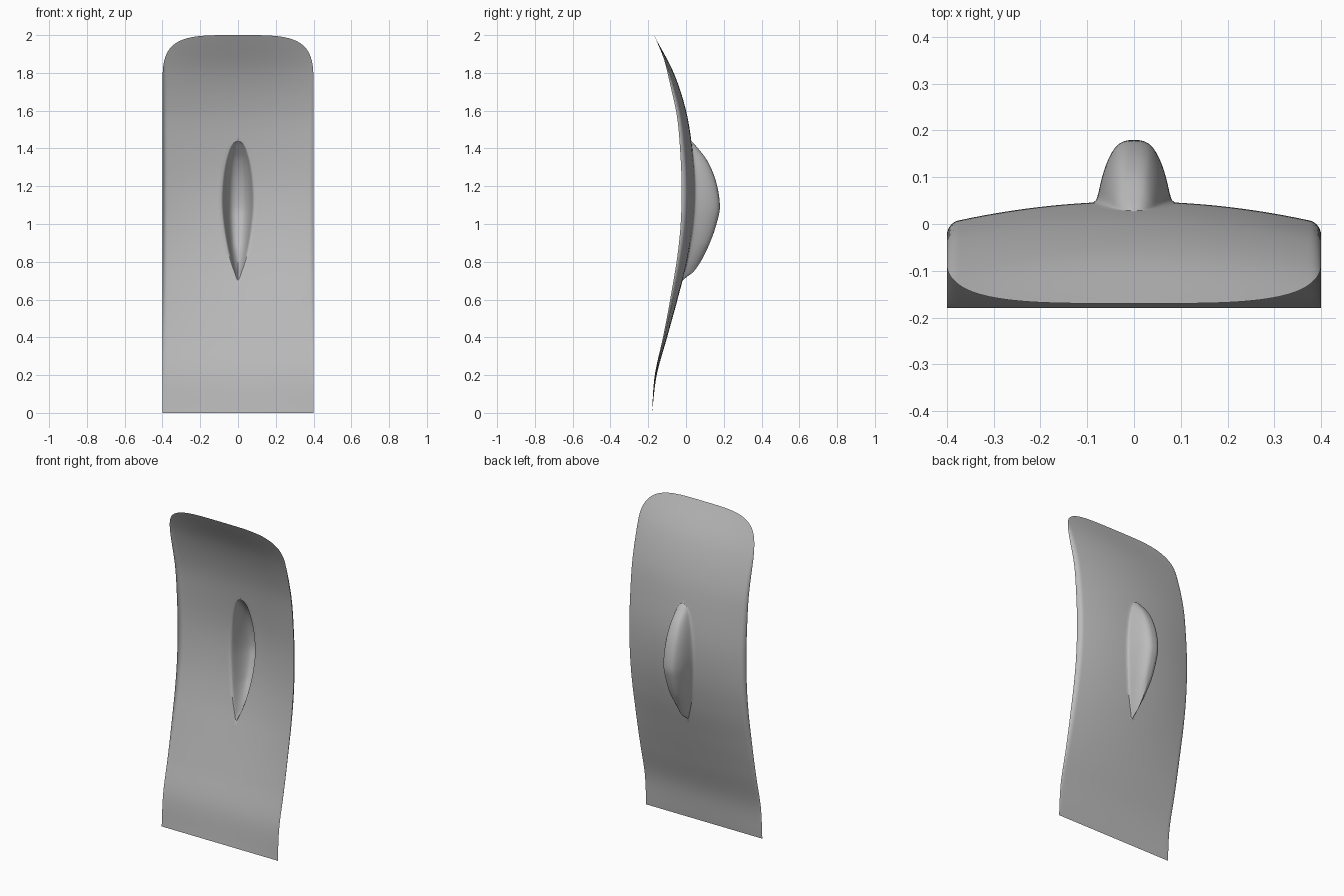
import bpy
import math

cube = bpy.data.objects.get("Cube")
if cube:
    bpy.data.objects.remove(cube)


def curve(points):
    """Smooth function through (position, value) points."""
    n = len(points)
    slopes = []
    for i in range(n):
        a, b = points[max(i - 1, 0)], points[min(i + 1, n - 1)]
        slopes.append((b[1] - a[1]) / (b[0] - a[0]))

    def value(t):
        t = min(max(t, points[0][0]), points[-1][0])
        i = 0
        while i < n - 2 and t > points[i + 1][0]:
            i += 1
        (p, a), (q, b) = points[i], points[i + 1]
        h = q - p
        u = (t - p) / h
        return ((2 * u**3 - 3 * u**2 + 1) * a + (u**3 - 2 * u**2 + u) * h * slopes[i]
                + (3 * u**2 - 2 * u**3) * b + (u**3 - u**2) * h * slopes[i + 1])
    return value


HALF = 0.4
LOW, HIGH = 0.7, 1.44

# Centre line of the sheet and how far its sides bend forward
spine = curve([(0, -.18), (.2, -.155), (.4, -.1), (.6, -.045), (.8, .005), (1, .038),
               (1.2, .048), (1.4, .033), (1.6, 0), (1.8, -.065), (2, -.17)])
camber = curve([(0, 0), (.4, .022), (.8, .055), (1.2, .071), (1.6, .053), (1.8, .037), (2, 0)])

# Hollow bulge: rim half width, depth and cross-section
rim = curve([(.7, .003), (.74, .017), (.8, .038), (.9, .064), (1, .081), (1.1, .09),
             (1.2, .087), (1.3, .074), (1.38, .053), (1.41, .04), (1.43, .024), (1.44, .003)])
depth = curve([(.7, 0), (.72, .018), (.745, .045), (.815, .078), (.915, .106), (1.01, .125),
               (1.09, .134), (1.23, .11), (1.34, .07), (1.415, .02), (1.44, 0)])
section = curve([(0, 1), (.2, .99), (.4, .92), (.55, .78), (.67, .6), (.77, .38),
                 (.83, .2), (.88, .07), (.94, .02), (1, 0)])


def inner_width(z):
    if LOW <= z <= HIGH:
        return max(rim(z), .003)
    return .003 + min(.4 * max(LOW - z, z - HIGH), .08)


def top_edge(x):
    return 1.7 + .3 * max(0, 1 - (x / HALF) ** 4) ** .25


def sheet_y(x, z):
    t = x / HALF
    lip = max(0, (t - .94) / .06)
    bend = .65 * t * t + .35 * (1 - math.sqrt(max(0, 1 - lip * lip)))
    return spine(z) - camber(z) * bend


def bulge(s, z):
    if s >= 1 or not LOW < z < HIGH:
        return 0
    keel = min(max((.9 - z) / .2, 0), 1)
    return depth(z) * (section(s) * (1 - keel) + (1 - s) * keel)


def span(a, b, count):
    return [a + (b - a) * i / count for i in range(count)]


def eased(a, b, count):
    return [a + (b - a) * (1 - math.cos(math.pi * i / count)) / 2 for i in range(count)]


# Rows crowd at the tips of the bulge, columns at its rim and the outer lip
rows = span(0, LOW, 28) + eased(LOW, HIGH, 60) + span(HIGH, 2, 28) + [2]
inner = [math.sin(math.pi / 2 * i / 22) for i in range(22)]
outer = [math.sin(math.pi / 2 * i / 30) for i in range(31)]

verts, faces = [], []
for row in rows:
    w = inner_width(row)
    xs = [(s * w, s) for s in inner] + [(w + (HALF - w) * t, 1) for t in outer]
    for x, s in xs:
        z = row
        if z > HIGH:
            z = HIGH + (z - HIGH) * (top_edge(x) - HIGH) / (2 - HIGH)
        verts.append((x, sheet_y(x, z) + bulge(s, z), z))
cols = len(inner) + len(outer)
for r in range(len(rows) - 1):
    for c in range(cols - 1):
        a = r * cols + c
        faces.append((a, a + cols, a + cols + 1, a + 1))

mesh = bpy.data.meshes.new("curved_panel")
mesh.from_pydata(verts, [], faces)
panel = bpy.data.objects.new("curved_panel", mesh)
bpy.context.collection.objects.link(panel)

# Plain grey
grey = bpy.data.materials.new("grey")
grey.use_nodes = True
grey.diffuse_color = (.5, .5, .5, 1)
grey.node_tree.nodes["Principled BSDF"].inputs["Base Color"].default_value = (.5, .5, .5, 1)
mesh.materials.append(grey)

bpy.context.view_layer.objects.active = panel
panel.select_set(True)
bpy.ops.object.shade_smooth_by_angle(angle=math.radians(40))

# Second half
mirror = panel.modifiers.new("mirror", 'MIRROR')
mirror.use_clip = True
mirror.merge_threshold = .0005
